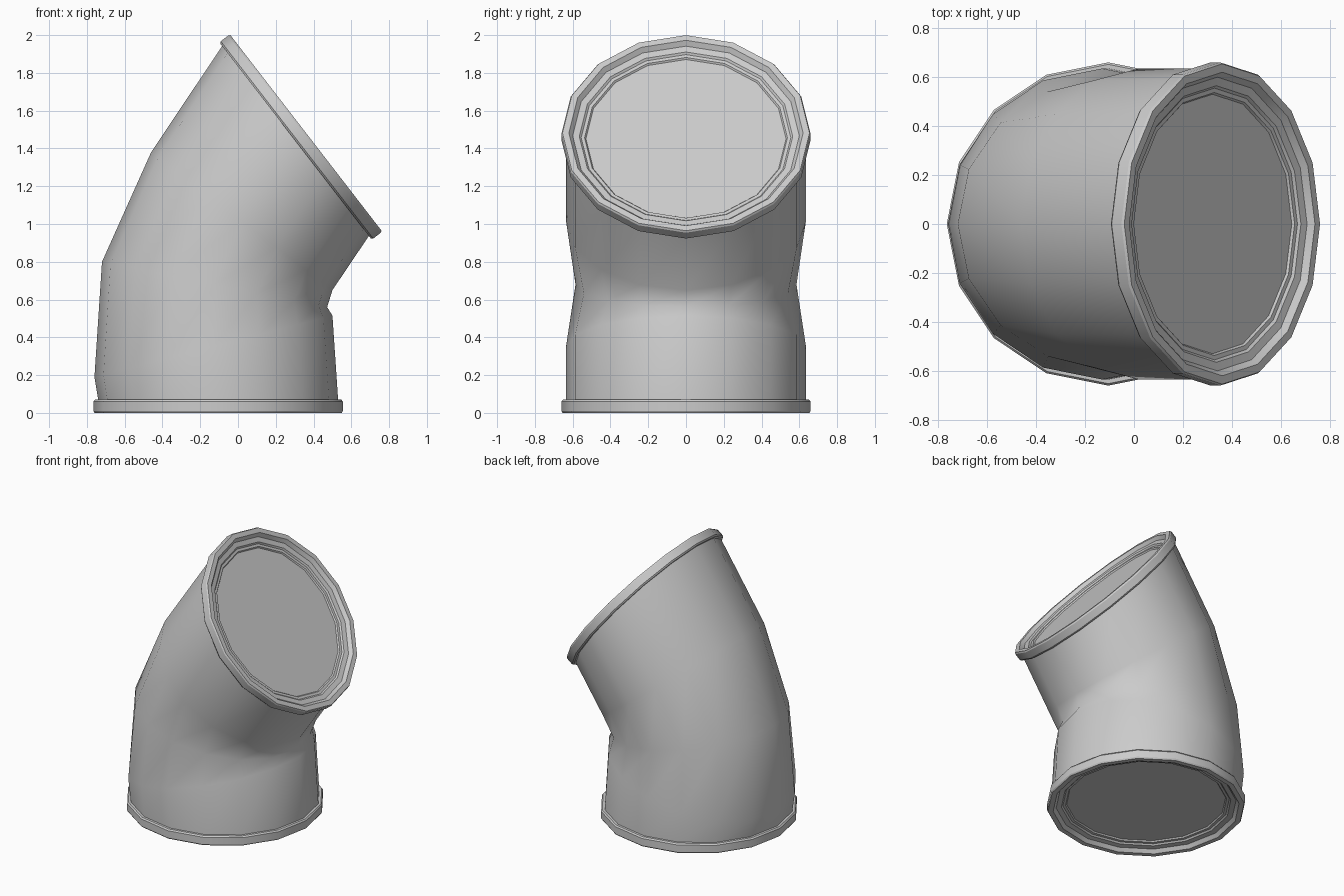
import bpy, bmesh, math
from mathutils import Vector

if "Cube" in bpy.data.objects:
    bpy.data.objects.remove(bpy.data.objects["Cube"])

SIDES = 16
Y = Vector((0, 1, 0))


def ring(bm, centre, u, half_width):
    """Elliptical loop: semi-axis u in the XZ plane, half_width along Y."""
    verts = []
    for i in range(SIDES):
        a = 2 * math.pi * i / SIDES
        verts.append(bm.verts.new(centre + u * math.cos(a) + Y * half_width * math.sin(a)))
    return verts


def bridge(bm, loops):
    for a, b in zip(loops, loops[1:]):
        for i in range(SIDES):
            j = (i + 1) % SIDES
            bm.faces.new((a[i], a[j], b[j], b[i]))


def finish(bm, name, angle):
    bmesh.ops.recalc_face_normals(bm, faces=bm.faces[:])
    mesh = bpy.data.meshes.new(name)
    bm.to_mesh(mesh)
    bm.free()
    obj = bpy.data.objects.new(name, mesh)
    bpy.context.collection.objects.link(obj)
    bpy.ops.object.select_all(action='DESELECT')
    obj.select_set(True)
    bpy.context.view_layer.objects.active = obj
    bpy.ops.object.shade_smooth_by_angle(angle=math.radians(angle))
    return obj


# Collar profile: (radius, depth behind the end face)
PROFILE = [(0.635, 0.07), (0.652, 0.07), (0.66, 0.06), (0.66, 0.01), (0.654, 0.0),
           (0.62, 0.0), (0.60, 0.025), (0.565, 0.03), (0.555, 0.04),
           (0.537, 0.041), (0.53, 0.05)]


def collar(name, centre, normal, u):
    bm = bmesh.new()
    loops = [ring(bm, centre - normal * d, u * r, r) for r, d in PROFILE]
    bridge(bm, loops)
    bm.faces.new(loops[-1])          # recessed end disc
    # the collar is open at the back, so orient it by its end disc
    obj = finish(bm, name, 28)
    disc = max(obj.data.polygons, key=lambda p: p.area)
    if disc.normal.dot(normal) < 0:
        obj.data.flip_normals()
    return obj


# Matching end collars
tilt = math.radians(52.3)
s, c = math.sin(tilt), math.cos(tilt)
collar("lower_collar", Vector((-0.105, 0, 0)), Vector((0, 0, -1)), Vector((1, 0, 0)))
collar("upper_collar", Vector((0.36, 0, 1.482)), Vector((s, 0, c)), Vector((c, 0, -s)))

# Bent pipe body: (outer-bend x, z, inner-bend x, z, half width)
SECTIONS = [(-0.74, 0.07, 0.53, 0.07, 0.635),
            (-0.76, 0.19, 0.50, 0.515, 0.635),
            (-0.72, 0.80, 0.472, 0.56, 0.585),
            (-0.46, 1.38, 0.50, 0.65, 0.635),
            (-0.084, 1.942, 0.693, 0.937, 0.635)]
bm = bmesh.new()
loops = []
for x0, z0, x1, z1, w in SECTIONS:
    outer, inner = Vector((x0, 0, z0)), Vector((x1, 0, z1))
    loops.append(ring(bm, (outer + inner) / 2, (inner - outer) / 2, w))
bridge(bm, loops)
body = finish(bm, "pipe_elbow_body", 60)
# outward facing check on the outer bend
p = min(body.data.polygons, key=lambda f: f.center.x)
if p.normal.x > 0:
    body.data.flip_normals()
